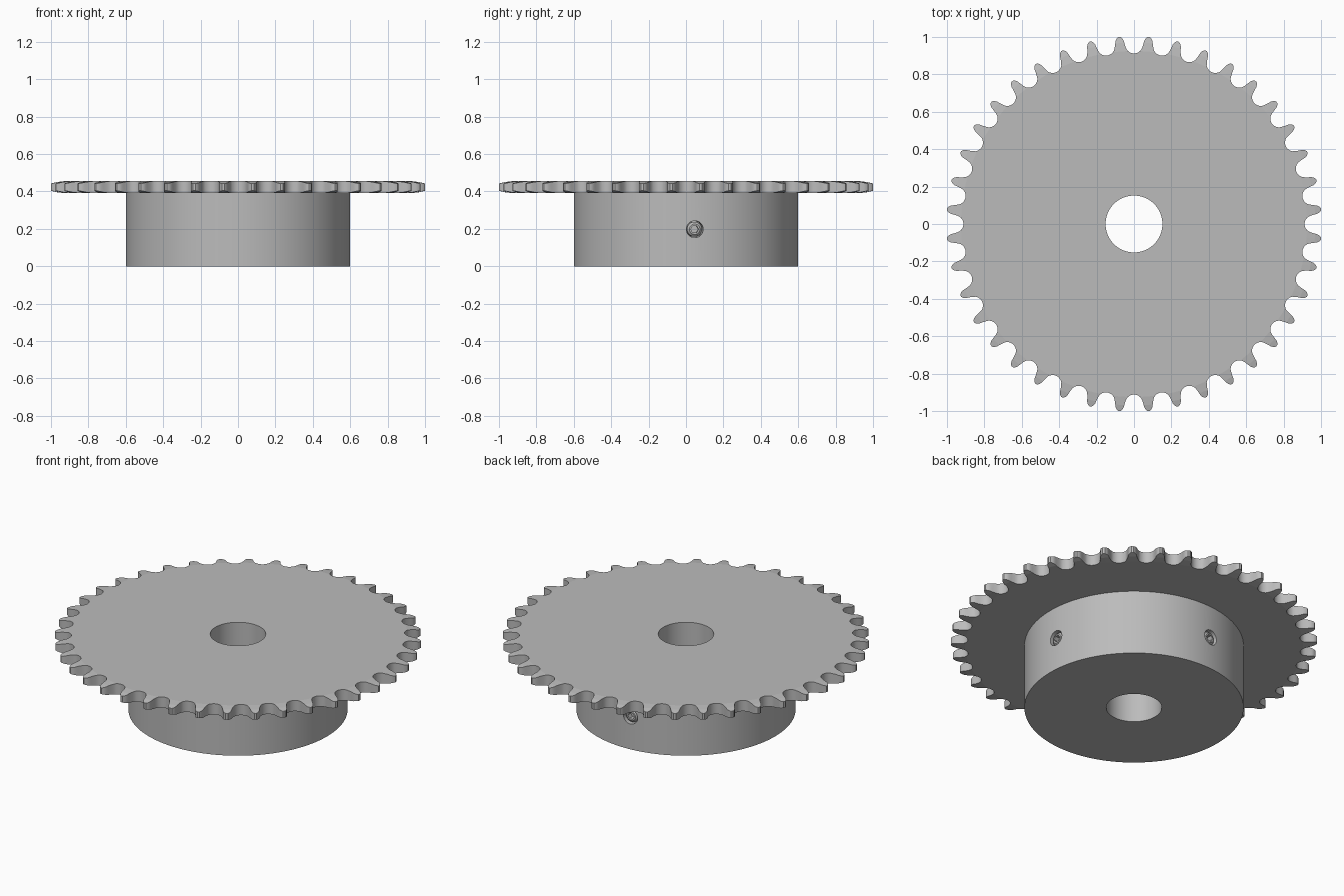
import bpy, bmesh, math
from mathutils import Matrix, Vector

if "Cube" in bpy.data.objects:
    bpy.data.objects.remove(bpy.data.objects["Cube"], do_unlink=True)

TEETH = 40
STEP = 2 * math.pi / TEETH
PITCH_R, ROLLER_R, TIP_R = 0.959, 0.047, 1.003
MID_Z, BORE_R, HUB_R = 0.423, 0.152, 0.6

steel = bpy.data.materials.new("steel grey")
steel.use_nodes = True
grey = (0.5, 0.5, 0.5, 1)
steel.diffuse_color = grey
steel.node_tree.nodes["Principled BSDF"].inputs["Base Color"].default_value = grey


def add_object(name, bm, helper=False):
    bmesh.ops.recalc_face_normals(bm, faces=bm.faces)
    mesh = bpy.data.meshes.new(name)
    bm.to_mesh(mesh)
    bm.free()
    mesh.materials.append(steel)
    obj = bpy.data.objects.new(name, mesh)
    obj.hide_render = helper
    bpy.context.collection.objects.link(obj)
    return obj


def lathe(name, profile, segments, closed=True):
    """Spin (radius, z) points around the z axis."""
    bm = bmesh.new()
    rings = []
    for i in range(segments):
        a = 2 * math.pi * i / segments
        rings.append([bm.verts.new((r * math.cos(a), r * math.sin(a), z)) for r, z in profile])
    n = len(profile)
    for i, ring in enumerate(rings):
        nxt = rings[(i + 1) % segments]
        for j in range(n if closed else n - 1):
            k = (j + 1) % n
            bm.faces.new((ring[j], nxt[j], nxt[k], ring[k]))
    if not closed:
        bm.faces.new([ring[0] for ring in rings])
        bm.faces.new([ring[-1] for ring in rings])
    return add_object(name, bm)


def cylinder_cutter(name, radius, depth, sides, matrix):
    bm = bmesh.new()
    bmesh.ops.create_cone(bm, cap_ends=True, segments=sides, radius1=radius,
                          radius2=radius, depth=depth, matrix=matrix)
    return add_object(name, bm, True)


def boolean(obj, cutter, operation):
    mod = obj.modifiers.new("cut", 'BOOLEAN')
    mod.operation, mod.object, mod.solver = operation, cutter, 'EXACT'
    bpy.context.view_layer.objects.active = obj
    bpy.ops.object.modifier_apply(modifier=mod.name)
    bpy.data.objects.remove(cutter, do_unlink=True)


def shade(obj):
    bpy.ops.object.select_all(action='DESELECT')
    obj.select_set(True)
    bpy.context.view_layer.objects.active = obj
    bpy.ops.object.shade_smooth_by_angle(angle=math.radians(32))


def tooth_prism():
    """Tall prism with the tooth outline: round seats joined by tapering teeth."""
    half = []
    for i in range(6):
        a = math.radians(55) * i / 5
        half.append((PITCH_R - ROLLER_R * math.cos(a), ROLLER_R * math.sin(a)))
    for r, w in ((0.945, 0.030), (0.963, 0.0255), (0.982, 0.022), (0.994, 0.016), (TIP_R, 0.006)):
        c = Vector((r, -w))
        c.rotate(Matrix.Rotation(STEP / 2, 2))
        half.append((c.x, c.y))
    outline = [(x, -y) for x, y in reversed(half[1:])] + half
    bm = bmesh.new()
    verts = []
    for t in range(TEETH):
        ca, sa = math.cos(t * STEP), math.sin(t * STEP)
        verts += [bm.verts.new((x * ca - y * sa, x * sa + y * ca, -0.1)) for x, y in outline]
    face = bm.faces.new(verts)
    top = bmesh.ops.extrude_face_region(bm, geom=[face])["geom"]
    bmesh.ops.translate(bm, vec=(0, 0, 0.8), verts=[v for v in top if isinstance(v, bmesh.types.BMVert)])
    return add_object("tooth_cutter", bm, True)


# Hub and toothed plate in one turned body, rim thinned towards the tips
rim = [(0.925, 0.0325), (0.97, 0.027), (1.02, 0.015)]
profile = [(BORE_R, 0), (HUB_R, 0), (HUB_R, MID_Z - 0.0325)]
profile += [(r, MID_Z - h) for r, h in rim]
profile += [(r, MID_Z + h) for r, h in reversed(rim)]
profile.append((BORE_R, MID_Z + 0.0325))
body = lathe("sprocket_body", profile, 160)
boolean(body, tooth_prism(), 'INTERSECT')

# Two set screws at right angles, each in its own hole in the hub
for name, turn in (("side_set_screw", STEP / 2), ("back_set_screw", STEP / 2 + math.pi / 2)):
    place = (Matrix.Rotation(turn, 4, 'Z') @ Matrix.Translation((0, 0, 0.198))
             @ Matrix.Rotation(math.pi / 2, 4, 'Y'))
    hole = cylinder_cutter("hole_cutter", 0.045, 0.2, 32, place @ Matrix.Translation((0, 0, 0.62)))
    boolean(body, hole, 'DIFFERENCE')
    screw = lathe(name, [(0.04, 0.5), (0.04, 0.58), (0.028, 0.592)], 32, closed=False)
    screw.data.transform(place)
    socket = cylinder_cutter("socket_cutter", 0.021, 0.08, 6, place @ Matrix.Translation((0, 0, 0.6)))
    boolean(screw, socket, 'DIFFERENCE')
    shade(screw)

shade(body)
# Keep the flat plate faces and the rim taper crisp
for poly in body.data.polygons:
    if abs(poly.normal.z) > 0.8:
        poly.use_smooth = False
